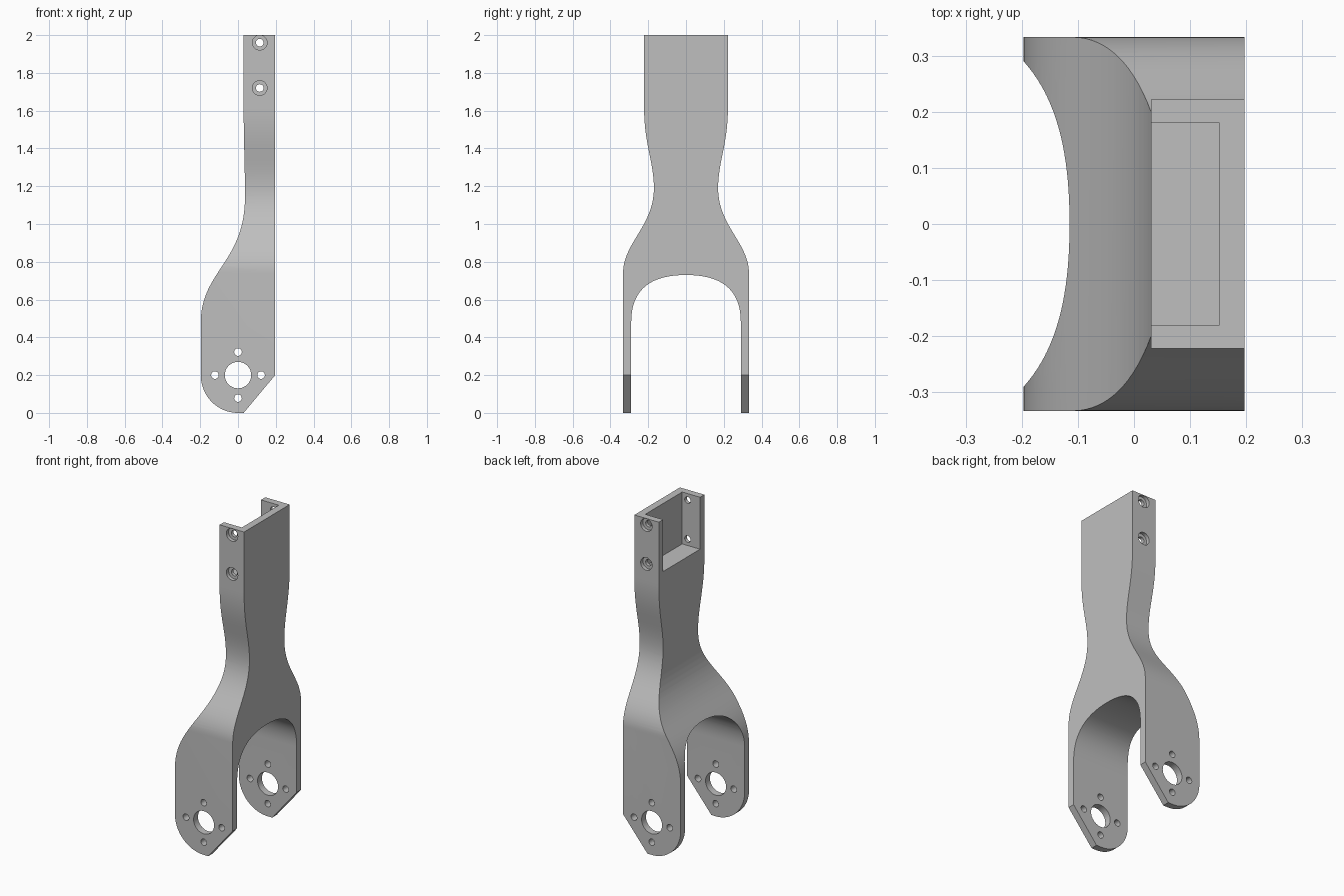
import bpy, bmesh, math
from mathutils import Vector, Matrix
from mathutils.geometry import interpolate_bezier

cube = bpy.data.objects.get("Cube")
if cube:
    bpy.data.objects.remove(cube, do_unlink=True)

grey = bpy.data.materials.new("plain grey")
grey.use_nodes = True
colour = (0.52, 0.52, 0.52, 1)
grey.diffuse_color = colour
grey.node_tree.nodes["Principled BSDF"].inputs["Base Color"].default_value = colour


def curve(*pts, steps=28):
    """Sample a cubic bezier given as start, handle, handle, end."""
    return [tuple(p)[:2] for p in interpolate_bezier(*[Vector((*p, 0)) for p in pts], steps)]


def finish(name, bm):
    bmesh.ops.recalc_face_normals(bm, faces=bm.faces)
    mesh = bpy.data.meshes.new(name)
    bm.to_mesh(mesh)
    bm.free()
    mesh.materials.append(grey)
    ob = bpy.data.objects.new(name, mesh)
    bpy.context.collection.objects.link(ob)
    return ob


def prism(name, outline, axis, half):
    """Extrude a 2D outline along x or y, centred on the origin."""
    bm = bmesh.new()
    if axis == 'Y':
        verts = [bm.verts.new((a, -half, z)) for a, z in outline]
        direction = Vector((0, 2 * half, 0))
    else:
        verts = [bm.verts.new((-half, a, z)) for a, z in outline]
        direction = Vector((2 * half, 0, 0))
    face = bm.faces.new(verts)
    moved = bmesh.ops.extrude_face_region(bm, geom=[face])["geom"]
    bmesh.ops.translate(bm, vec=direction,
                        verts=[v for v in moved if isinstance(v, bmesh.types.BMVert)])
    return finish(name, bm)


def drill(name, x, y, z, radius, length):
    """Cylinder running along y."""
    bm = bmesh.new()
    bmesh.ops.create_cone(bm, cap_ends=True, segments=40, radius1=radius, radius2=radius,
                          depth=length, matrix=Matrix.Translation((x, y, z))
                          @ Matrix.Rotation(math.pi / 2, 4, 'X'))
    return finish(name, bm)


def combine(body, tool, operation):
    tool.hide_render = True
    mod = body.modifiers.new("combine", 'BOOLEAN')
    mod.operation, mod.solver, mod.object = operation, 'EXACT', tool
    bpy.context.view_layer.objects.active = body
    bpy.ops.object.modifier_apply(modifier=mod.name)
    bpy.data.objects.remove(tool, do_unlink=True)


# Side profile: rounded foot, bevelled corner, flat spine, swept neck
R = 0.197
foot = [(-R * math.cos(a), 0.2 - 0.2 * math.sin(a))
        for a in [i * math.pi / 48 for i in range(25)]]
neck = curve((-R, 0.48), (-R, 0.75), (0.04, 0.80), (0.037, 1.15))
neck += curve((0.037, 1.15), (0.037, 1.3), (0.03, 1.45), (0.03, 1.6), steps=10)[1:]
side = foot + [(0.03, 0), (R, 0.2), (R, 2), (0.03, 2)] + neck[::-1]
body = prism("fork_bracket", side, 'Y', 0.5)

# Front silhouette: waisted arm widening into the fork
half = [(0.333, -0.1)] + curve((0.333, 0.74), (0.333, 0.90), (0.17, 0.99), (0.17, 1.19))
half += curve((0.17, 1.19), (0.17, 1.33), (0.222, 1.42), (0.222, 1.62))[1:] + [(0.222, 2.1)]
front = half + [(-y, z) for y, z in reversed(half)]
combine(body, prism("silhouette", front, 'X', 0.5), 'INTERSECT')

# Arch between the legs
arch = [(0.29, -0.2)] + curve((0.29, 0.48), (0.29, 0.66), (0.18, 0.73), (0, 0.73))
arch += [(-y, z) for y, z in reversed(arch[:-1])]
combine(body, prism("arch_cutter", arch, 'X', 0.6), 'DIFFERENCE')

# Open pocket in the upper arm
pocket = prism("pocket_cutter", [(-0.3, 1.68), (0.152, 1.68), (0.152, 2.1), (-0.3, 2.1)],
               'Y', 0.18)
combine(body, pocket, 'DIFFERENCE')

# Axle hole with four bolt holes through both legs
combine(body, drill("axle_cutter", 0, 0, 0.2, 0.07, 1), 'DIFFERENCE')
for i in range(4):
    a = i * math.pi / 2
    hole = drill("bolt_cutter", 0.122 * math.cos(a), 0, 0.2 + 0.122 * math.sin(a), 0.02, 1)
    combine(body, hole, 'DIFFERENCE')

# Counterbored screw holes in the pocket walls
for z in (1.72, 1.96):
    combine(body, drill("screw_cutter", 0.115, 0, z, 0.02, 1), 'DIFFERENCE')
    for s in (-1, 1):
        bore = drill("counterbore_cutter", 0.115, s * 0.25, z, 0.039, 0.1)
        combine(body, bore, 'DIFFERENCE')

# Smooth curved walls, keep machined edges crisp
bpy.ops.object.select_all(action='DESELECT')
body.select_set(True)
bpy.context.view_layer.objects.active = body
bpy.ops.object.shade_smooth_by_angle(angle=math.radians(25))
